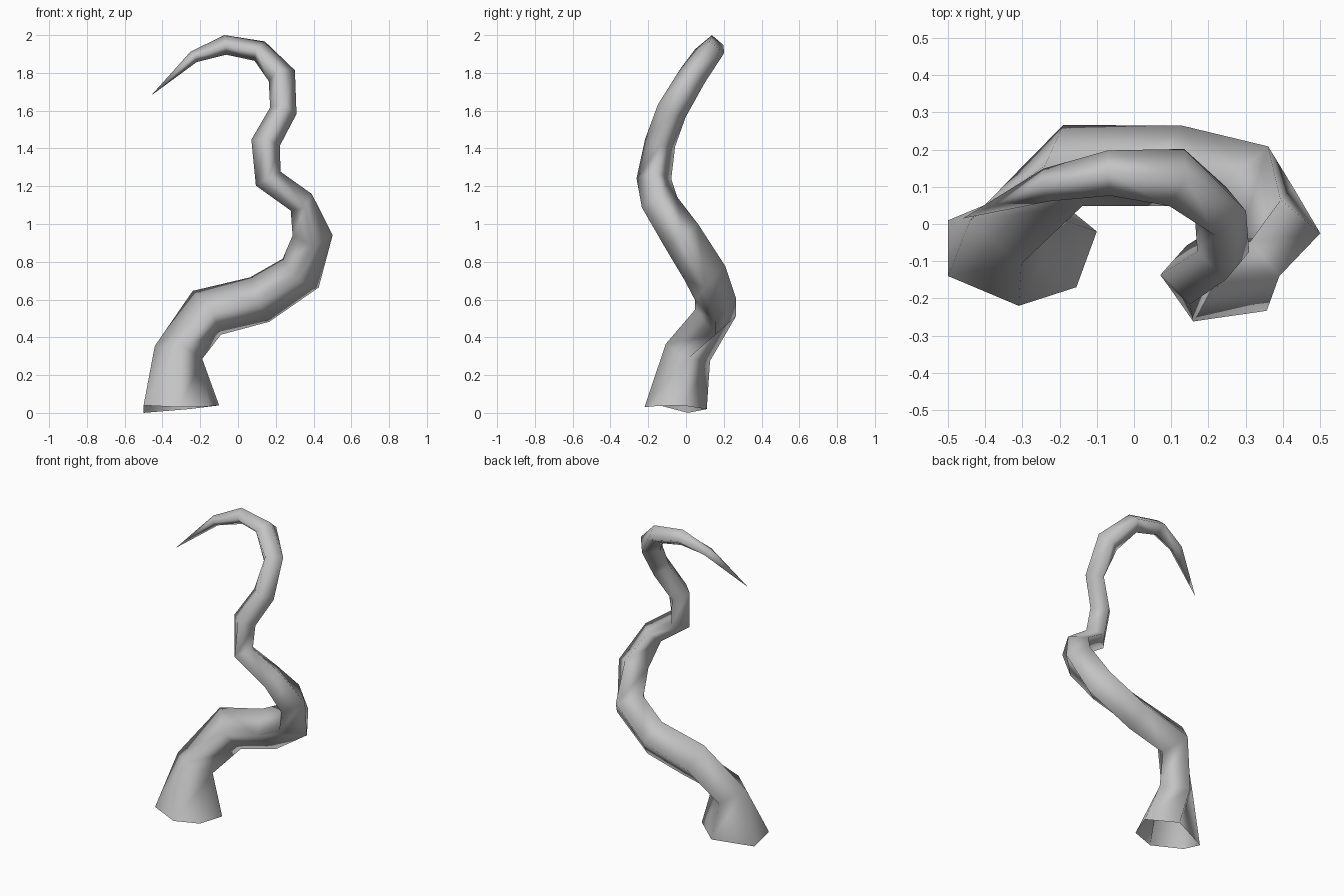
import bpy, bmesh
from mathutils import Vector

cube = bpy.data.objects.get("Cube")
if cube:
    bpy.data.objects.remove(cube, do_unlink=True)

# Single grey skin colour
skin = bpy.data.materials.new("mid_grey")
skin.use_nodes = True
grey = (0.55, 0.55, 0.55, 1)
skin.diffuse_color = grey
skin.node_tree.nodes["Principled BSDF"].inputs["Base Color"].default_value = grey

BACK = Vector((0, 1, 0))
# Flared open rim at the foot, counter-clockwise
rim = [(-0.10, -0.02, 0.04), (-0.26, 0.11, 0.02), (-0.50, 0.01, 0.0),
       (-0.50, -0.14, 0.04), (-0.31, -0.22, 0.03), (-0.155, -0.17, 0.035)]
# Centre line above the foot: x, y, z, half width across, half depth
spine = [(-0.315, 0.01, 0.32, 0.13, 0.126), (-0.165, 0.157, 0.53, 0.138, 0.113),
         (0.115, 0.157, 0.60, 0.128, 0.109), (0.332, 0.10, 0.74, 0.122, 0.118),
         (0.395, -0.025, 0.94, 0.106, 0.107), (0.335, -0.14, 1.115, 0.071, 0.1),
         (0.16, -0.17, 1.24, 0.075, 0.092), (0.146, -0.137, 1.43, 0.077, 0.082),
         (0.24, -0.075, 1.60, 0.072, 0.081), (0.232, 0.035, 1.785, 0.075, 0.076),
         (0.115, 0.125, 1.915, 0.058, 0.08), (-0.067, 0.137, 1.948, 0.052, 0.061),
         (-0.235, 0.105, 1.885, 0.032, 0.045)]
tip = Vector((-0.46, 0.015, 1.68))

centres = [Vector((-0.30, -0.05, 0.02))] + [Vector(s[:3]) for s in spine] + [tip]
bm = bmesh.new()

# Four-cornered rings square to the centre line
rings = []
for i, (*_, across, deep) in enumerate(spine, 1):
    here = centres[i]
    tangent = ((here - centres[i - 1]).normalized()
               + (centres[i + 1] - here).normalized()).normalized()
    axis_v = (BACK - tangent * tangent.dot(BACK)).normalized()
    axis_u = axis_v.cross(tangent)
    rings.append([bm.verts.new(here + offset) for offset in
                  (across * axis_u, deep * axis_v, -across * axis_u, -deep * axis_v)])


def skin_between(low, high):
    """Join two loops, using triangles where corners merge."""
    for k in range(len(low)):
        n = (k + 1) % len(low)
        bm.faces.new(list(dict.fromkeys((low[k], low[n], high[n], high[k]))))


# Foot: six rim corners gather into the first four-cornered ring
right, back, left, front = rings[0]
skin_between([bm.verts.new(p) for p in rim], [right, back, left, left, front, right])
# Body, then the pointed end
for low, high in zip(rings, rings[1:]):
    skin_between(low, high)
skin_between(rings[-1], [bm.verts.new(tip)] * 4)
for face in bm.faces:
    face.smooth = True

mesh = bpy.data.meshes.new("tentacle")
bm.to_mesh(mesh)
bm.free()
mesh.materials.append(skin)
bpy.context.collection.objects.link(bpy.data.objects.new("tentacle", mesh))
